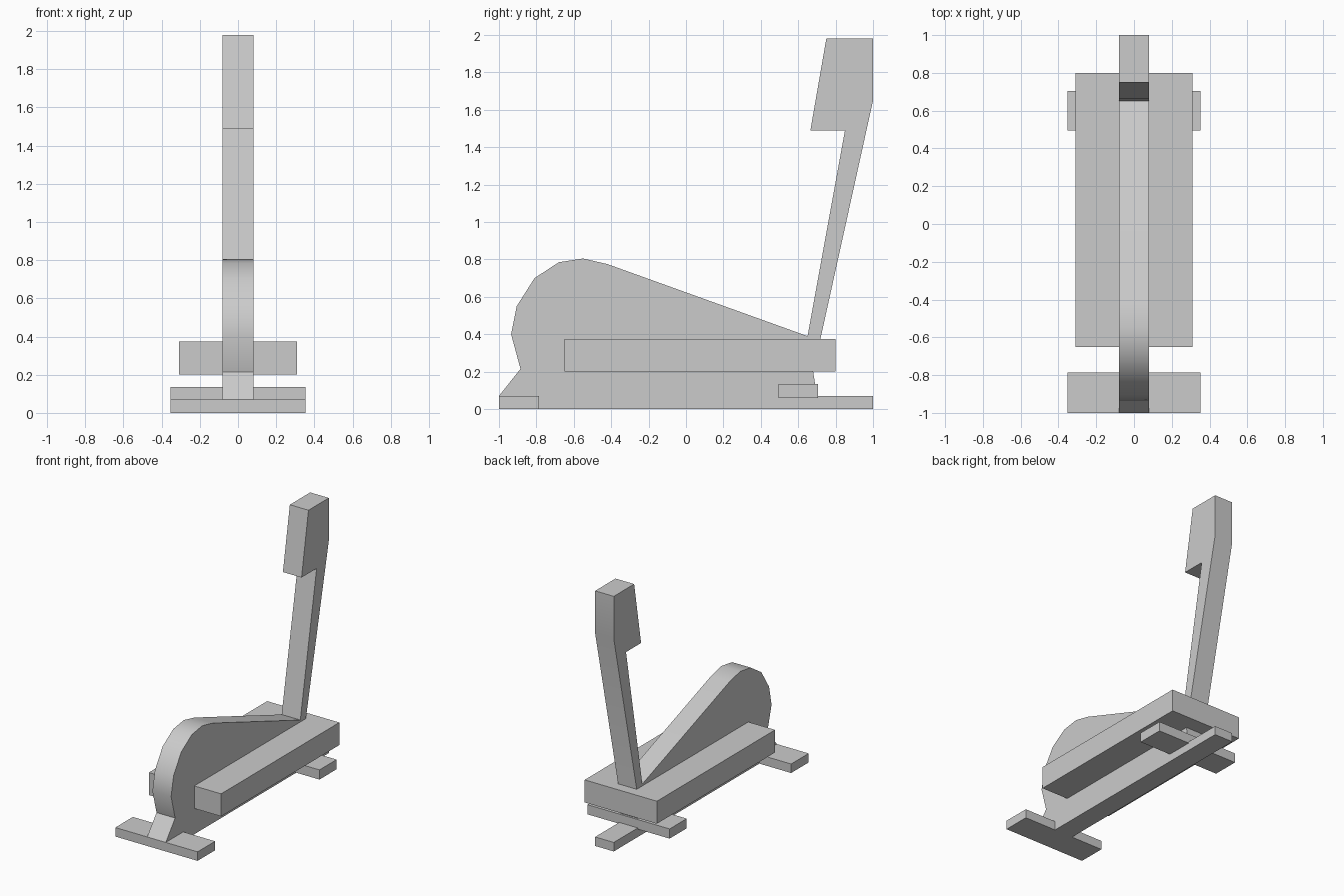
import bpy
import bmesh
import math
from mathutils import Matrix, Vector

if "Cube" in bpy.data.objects:
    bpy.data.objects.remove(bpy.data.objects["Cube"], do_unlink=True)

# Single light grey finish
grey = bpy.data.materials.new("light_grey")
grey.use_nodes = True
colour = (0.6, 0.6, 0.6, 1)
grey.diffuse_color = colour
grey.node_tree.nodes["Principled BSDF"].inputs["Base Color"].default_value = colour


def add_object(name, bm):
    bmesh.ops.recalc_face_normals(bm, faces=bm.faces)
    mesh = bpy.data.meshes.new(name)
    bm.to_mesh(mesh)
    bm.free()
    mesh.materials.append(grey)
    obj = bpy.data.objects.new(name, mesh)
    bpy.context.collection.objects.link(obj)
    return obj


def box(name, half_width, y_range, z_range):
    (y0, y1), (z0, z1) = y_range, z_range
    bm = bmesh.new()
    place = Matrix.Translation((0, (y0 + y1) / 2, (z0 + z1) / 2))
    size = Matrix.Diagonal((2 * half_width, y1 - y0, z1 - z0, 1))
    bmesh.ops.create_cube(bm, size=1, matrix=place @ size)
    return add_object(name, bm)


def slab(name, half_width, profile):
    """Extrude a side profile of (y, z) points across the width."""
    bm = bmesh.new()
    side = bm.faces.new([bm.verts.new((-half_width, y, z)) for y, z in profile])
    grown = bmesh.ops.extrude_face_region(bm, geom=[side])["geom"]
    verts = [v for v in grown if isinstance(v, bmesh.types.BMVert)]
    bmesh.ops.translate(bm, verts=verts, vec=Vector((2 * half_width, 0, 0)))
    return add_object(name, bm)


# Central frame: keel, rounded flywheel hood, leaning mast and console head
keel = [(-1, 0), (1, 0), (1, 0.07), (0.7, 0.07), (0.68, 0.2)]
mast = [(1, 1.65), (1, 1.98), (0.75, 1.98), (0.665, 1.49), (0.85, 1.49), (0.65, 0.39)]
hood = [(-0.42, 0.775), (-0.55, 0.805), (-0.68, 0.785), (-0.81, 0.7),
        (-0.905, 0.55), (-0.935, 0.4), (-0.885, 0.215), (-1, 0.07)]
frame = slab("central_frame", 0.08, keel + mast + hood)

# Smooth the hood rim, keep the corners crisp
bpy.ops.object.select_all(action="DESELECT")
frame.select_set(True)
bpy.context.view_layer.objects.active = frame
bpy.ops.object.shade_smooth_by_angle(angle=math.radians(30))

# Platform and the two floor bars
box("platform", 0.31, (-0.65, 0.8), (0.2, 0.375))
box("front_foot", 0.353, (-1, -0.785), (0, 0.07))
box("rear_crossbar", 0.353, (0.495, 0.705), (0.06, 0.135))
